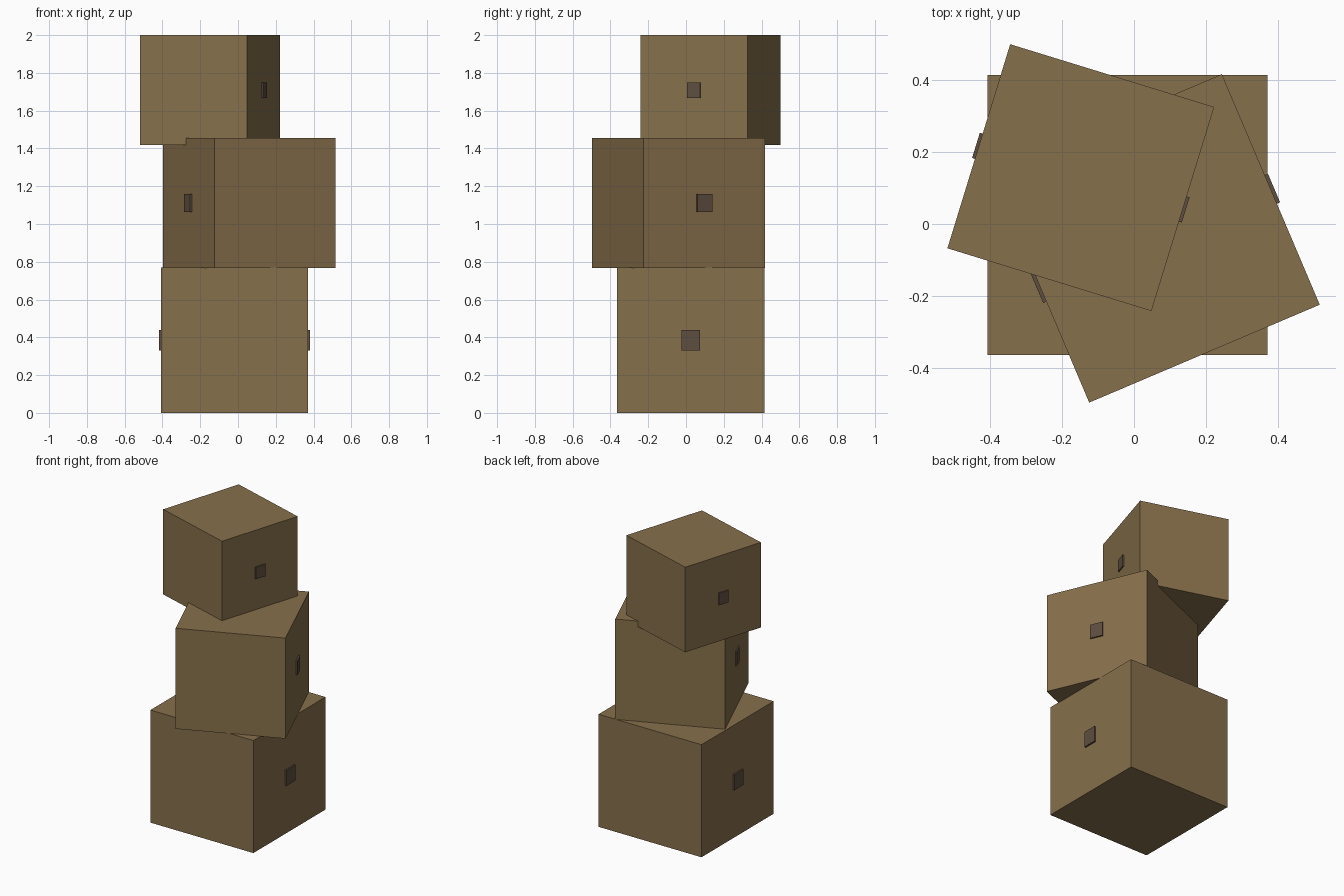
import bpy
from math import radians
from mathutils import Matrix, Vector

if "Cube" in bpy.data.objects:
    bpy.data.objects.remove(bpy.data.objects["Cube"])


def material(name, rgb):
    m = bpy.data.materials.new(name)
    m.diffuse_color = (*rgb, 1)
    m.use_nodes = True
    m.node_tree.nodes["Principled BSDF"].inputs["Base Color"].default_value = m.diffuse_color
    return m


wood = material("wood", (0.24, 0.16, 0.07))
dark = material("dark_wood", (0.11, 0.075, 0.05))


def box(name, frame, offset, size, mat):
    bpy.ops.mesh.primitive_cube_add(size=1)
    ob = bpy.context.object
    ob.name = name
    ob.data.transform(Matrix.Diagonal((*size, 1)))
    ob.matrix_world = frame @ Matrix.Translation(offset)
    ob.data.materials.append(mat)
    return ob


# Stacked crates: name, centre x, centre y, bottom, top, width, turn in degrees
crates = [
    ("bottom", -0.018, 0.025, 0.0, 0.77, 0.779, 0),
    ("middle", 0.06, -0.04, 0.768, 1.456, 0.697, 23),
    ("top", -0.148, 0.129, 1.418, 2.0, 0.594, -17.1),
]

for name, x, y, z0, z1, w, turn in crates:
    frame = Matrix.Translation((x, y, (z0 + z1) / 2)) @ Matrix.Rotation(radians(turn), 4, 'Z')
    box(name + "_crate", frame, Vector(), (w, w, z1 - z0), wood)
    # Small grip on each side face
    for side, sx in (("left", -1), ("right", 1)):
        box(f"{name}_{side}_handle", frame, Vector((sx * w / 2, 0, 0)),
            (0.028 * w, 0.124 * w, 0.138 * w), dark)
